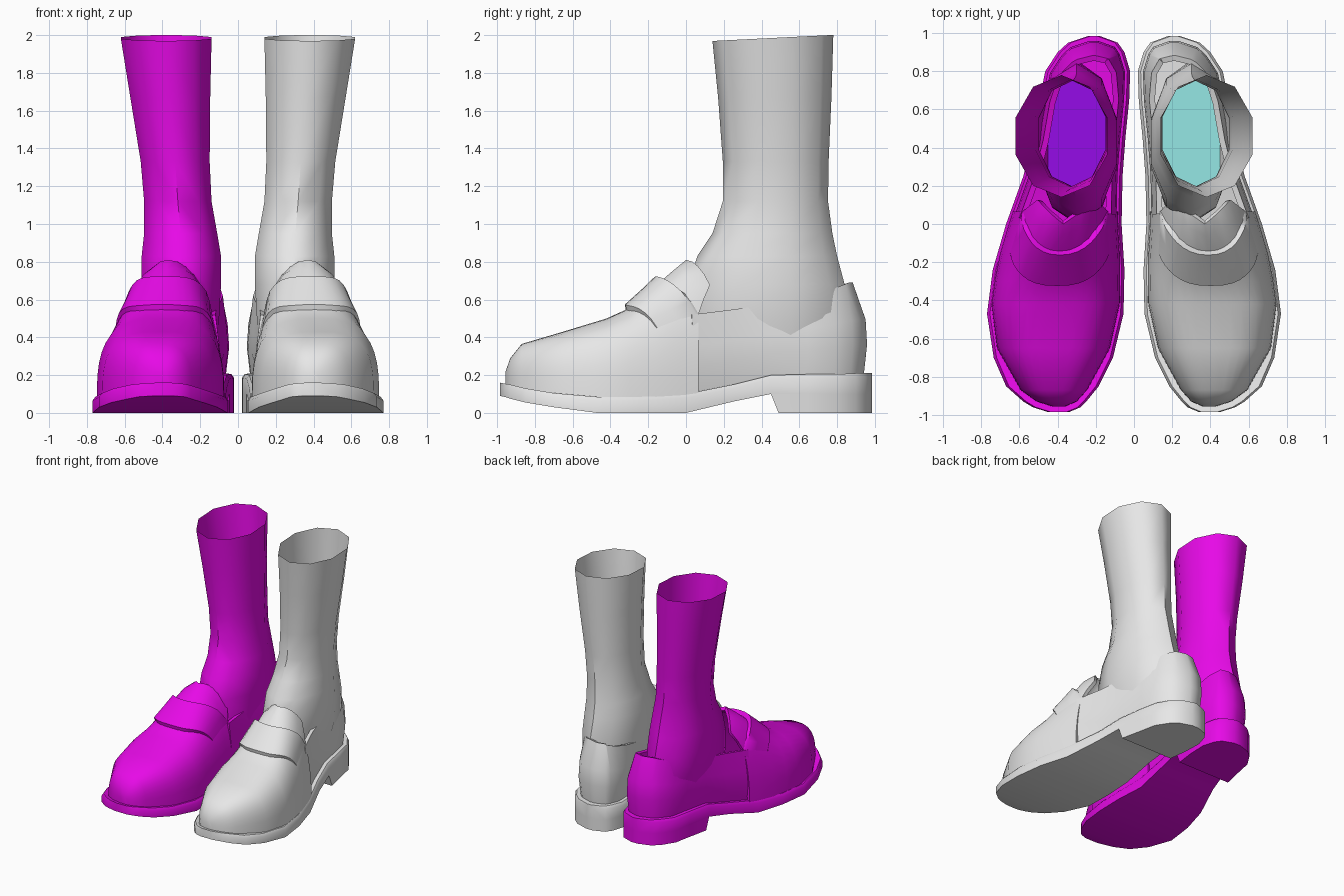
import bpy, bmesh, math
from mathutils import Vector

if "Cube" in bpy.data.objects:
    bpy.data.objects.remove(bpy.data.objects["Cube"], do_unlink=True)


def material(name, rgb):
    mat = bpy.data.materials.new(name)
    mat.use_nodes = True
    mat.diffuse_color = (*rgb, 1)
    mat.node_tree.nodes["Principled BSDF"].inputs["Base Color"].default_value = (*rgb, 1)
    return mat


# Sole stations: y, inner x, outer x, top z, bottom z
SOLE = [
    (-.985, .34, .45, .16, .09), (-.96, .28, .53, .155, .085), (-.93, .25, .58, .15, .075),
    (-.85, .185, .67, .13, .055), (-.7, .11, .735, .105, .03), (-.47, .055, .77, .085, 0),
    (-.24, .05, .74, .085, 0), (0, .065, .67, .1, 0), (.25, .06, .58, .15, .06),
    (.45, .045, .53, .2, .1), (.65, .025, .495, .205, .1), (.8, .02, .465, .205, .1),
    (.9, .05, .4, .21, .1), (.95, .085, .345, .21, .1), (.985, .18, .24, .21, .1),
]
# Vamp stations: y, ridge z, roundness exponent
VAMP = [
    (-.955, .22, 2.5), (-.93, .29, 2.6), (-.87, .365, 2.8), (-.65, .43, 3), (-.42, .5, 2.9),
    (-.3, .555, 2.6), (-.16, .675, 2.2), (-.06, .76, 2), (0, .81, 2),
]
# Sock rings: z, inner x, outer x, front y, back y
SOCK = [
    (.3, .1, .45, 0, .84), (.5, .1, .5, 0, .85), (.68, .09, .51, .01, .84),
    (.83, .09, .51, .06, .8), (.95, .11, .497, .14, .775), (1.12, .14, .497, .195, .752),
    (1.33, .15, .515, .195, .755), (1.67, .147, .57, .17, .77), (1.985, .14, .62, .14, .78),
]
TONGUE = [(0, 0), (.29, .06), (.6, .13), (.8, .065), (1, .065)]
TOPLINE = [(.05, .52), (.44, .57), (.8, .655), (.93, .69)]


def interp(table, key, col=1):
    """Linear lookup in a table sorted on its first column."""
    if key <= table[0][0]:
        return table[0][col]
    for a, b in zip(table, table[1:]):
        if key <= b[0]:
            f = (key - a[0]) / (b[0] - a[0])
            return a[col] + f * (b[col] - a[col])
    return table[-1][col]


def loft(name, rings, side, mats, closed=True, caps=(), thickness=0, cap_material=0):
    """Skin a list of equal rings, mirrored to the given side."""
    bm = bmesh.new()
    rows = [[bm.verts.new((x * side, y, z)) for x, y, z in ring] for ring in rings]
    n = len(rows[0])
    for a, b in zip(rows, rows[1:]):
        for i in range(n if closed else n - 1):
            j = (i + 1) % n
            bm.faces.new((a[i], a[j], b[j], b[i]))
    for c in caps:
        bm.faces.new(rows[c]).material_index = cap_material
    bmesh.ops.recalc_face_normals(bm, faces=bm.faces)
    mesh = bpy.data.meshes.new(name)
    bm.to_mesh(mesh)
    bm.free()
    for m in mats:
        mesh.materials.append(m)
    obj = bpy.data.objects.new(name, mesh)
    bpy.context.collection.objects.link(obj)
    bpy.ops.object.select_all(action='DESELECT')
    obj.select_set(True)
    bpy.context.view_layer.objects.active = obj
    if thickness:
        mod = obj.modifiers.new("thickness", 'SOLIDIFY')
        mod.thickness = thickness
        mod.offset = -1
        bpy.ops.object.modifier_apply(modifier=mod.name)
    bpy.ops.object.shade_smooth_by_angle(angle=math.radians(50))
    return obj


def width_ratio(t, y):
    return abs(math.cos(t)) ** (2 / interp(VAMP, y, 2))


def vamp_point(t, y, lift=0):
    """Point on the arched front of the shoe; t runs from outer to inner side."""
    inner = interp(SOLE, y - .03, 1) + .02
    outer = interp(SOLE, y - .03, 2) - .02
    base = interp(SOLE, y, 3) - .01
    c, s = math.cos(t), max(math.sin(t), 0)
    half = (outer - inner) / 2
    x = (inner + outer) / 2 + math.copysign(half * width_ratio(t, y), c)
    z = base + (interp(VAMP, y) - base) * s ** (2 / interp(VAMP, y, 2))
    return (x + lift * c, y - lift * .3, z + lift * s)


def vamp_rings():
    rings = []
    for y, _, _ in VAMP:
        bend = max(0, 1 + y / .16)
        ring = []
        for i in range(21):
            t = math.pi * i / 20
            ring.append(vamp_point(t, y + bend * interp(TONGUE, width_ratio(t, 0))))
        rings.append(ring)
    return rings


def strap_rings():
    """Raised band across the instep, bowed forward in the middle."""
    rings = []
    for v, lift in ((0, -.01), (.02, .026), (.5, .034), (.94, .04), (1, -.01)):
        ring = []
        for i in range(17):
            t = math.radians(36) + math.radians(108) * i / 16
            u = abs(math.cos(t))
            front = -.32 + .25 * u * u
            back = -.14 + .32 * u * u
            fade = 1 - (u / .82) ** 4
            ring.append(vamp_point(t, front + v * (back - front), lift * fade))
        rings.append(ring)
    return rings


def quarter_rings():
    """Wall round the heel, from instep to instep."""
    ys = [.05] + [row[0] for row in SOLE if row[0] > .1]
    path = [Vector((interp(SOLE, y, 1), y)) for y in ys]
    path += [Vector((interp(SOLE, y, 2), y)) for y in reversed(ys)]
    rings = [[], [], [], []]
    for i, p in enumerate(path):
        along = (path[min(i + 1, len(path) - 1)] - path[max(i - 1, 0)]).normalized()
        inward = Vector((along.y, -along.x))
        low, high = interp(SOLE, p.y, 3) - .01, interp(TOPLINE, p.y)
        top_inset = .055 + .05 * max(0, (p.y - .7) / .285)
        levels = ((0, .045), (.33, .027), (.6, .035), (1, top_inset))
        for ring, (f, inset) in zip(rings, levels):
            q = p + inward * inset
            ring.append((q.x, q.y, low + f * (high - low)))
    return rings


def sock_rings():
    rings = []
    for z, inner, outer, front, back in SOCK:
        ring = []
        for i in range(10):
            a = math.radians(18 + 36 * i)
            x = (inner + outer) / 2 + (outer - inner) / 2 * math.cos(a) / math.cos(math.radians(18))
            y = (front + back) / 2 + (back - front) / 2 * math.sin(a)
            slant = .016 * math.sin(a) if z > 1.9 else 0
            ring.append((x, y, z + slant))
        rings.append(ring)
    return rings


def sole_rings():
    return [[(i, y, b), (i, y, t - .02), (i + .015, y, t),
             (o - .015, y, t), (o, y, t - .02), (o, y, b)] for y, i, o, t, b in SOLE]


def heel_rings():
    rings = []
    for y in [.45] + [row[0] for row in SOLE if row[0] > .5]:
        i, o = interp(SOLE, y, 1), interp(SOLE, y, 2)
        foot = y + (.04 if y < .5 else 0)
        rings.append([(i, foot, 0), (i, y, .1), (o, y, .1), (o, foot, 0)])
    return rings


grey = material("light grey", (.8, .8, .8))
magenta = material("magenta", (.8, .003, .8))
cyan = material("pale cyan", (.33, .88, .86))
purple = material("violet", (.33, .004, .88))

# One shoe with its sock on each side
for side, label, main, lining in ((1, "left", grey, cyan), (-1, "right", magenta, purple)):
    loft(label + "_sole", sole_rings(), side, [main], caps=(0, -1))
    loft(label + "_heel", heel_rings(), side, [main], caps=(0, -1))
    loft(label + "_vamp", vamp_rings(), side, [main], closed=False, caps=(0,), thickness=.03)
    loft(label + "_strap", strap_rings(), side, [main], closed=False)
    loft(label + "_quarter", quarter_rings(), side, [main], closed=False, thickness=.03)
    loft(label + "_sock", sock_rings(), side, [main, lining], caps=(0,), cap_material=1)
